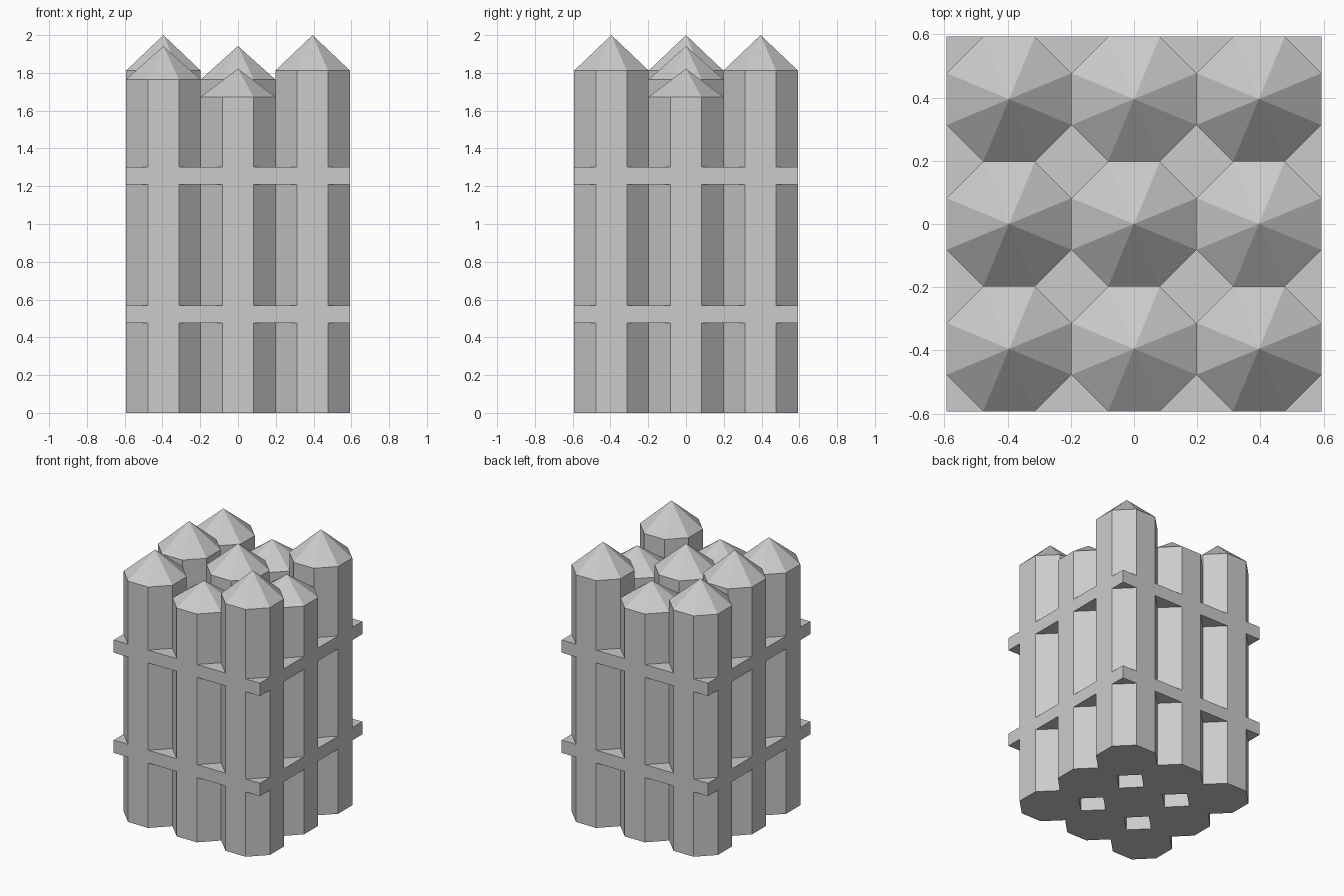
import bpy, bmesh
from math import cos, sin, pi

if "Cube" in bpy.data.objects:
    bpy.data.objects.remove(bpy.data.objects["Cube"])

PITCH = 0.395                     # spacing between post centres
APOTHEM = PITCH / 2               # neighbouring posts touch flat to flat
RADIUS = APOTHEM / cos(pi / 8)
HALF = PITCH + APOTHEM            # half width of the whole bundle


def finish(name, bm):
    bmesh.ops.recalc_face_normals(bm, faces=bm.faces)
    mesh = bpy.data.meshes.new(name)
    bm.to_mesh(mesh)
    bm.free()
    obj = bpy.data.objects.new(name, mesh)
    bpy.context.collection.objects.link(obj)
    return obj


def post(name, x, y, shoulder, peak):
    """Octagonal post with a pointed top."""
    bm = bmesh.new()
    rings = [[bm.verts.new((RADIUS * cos((i + 0.5) * pi / 4),
                            RADIUS * sin((i + 0.5) * pi / 4), z))
              for i in range(8)] for z in (0, shoulder)]
    low, high = rings
    tip = bm.verts.new((0, 0, peak))
    bm.faces.new(low)
    for i in range(8):
        j = (i + 1) % 8
        bm.faces.new((low[i], low[j], high[j], high[i]))
        bm.faces.new((high[i], high[j], tip))
    finish(name, bm).location = (x, y, 0)


def band(name, z0, z1):
    """Square plate tying the posts together, flush with the outer flats."""
    bm = bmesh.new()
    bmesh.ops.create_cube(bm, size=1)
    bmesh.ops.scale(bm, vec=(2 * HALF, 2 * HALF, z1 - z0), verts=bm.verts)
    finish(name, bm).location = (0, 0, (z0 + z1) / 2)


# Three post heights: (shoulder, peak)
TALL, MID, SHORT = (1.812, 2.0), (1.765, 1.942), (1.673, 1.822)
rows = {
    "front": (-1, (MID, SHORT, TALL)),
    "middle": (0, (TALL, MID, SHORT)),
    "back": (1, (MID, SHORT, TALL)),
}
for row, (iy, sizes) in rows.items():
    for ix, side, size in zip((-1, 0, 1), ("left", "centre", "right"), sizes):
        post(f"post_{row}_{side}", ix * PITCH, iy * PITCH, *size)

# Binding bands
band("lower_band", 0.475, 0.569)
band("upper_band", 1.209, 1.303)
